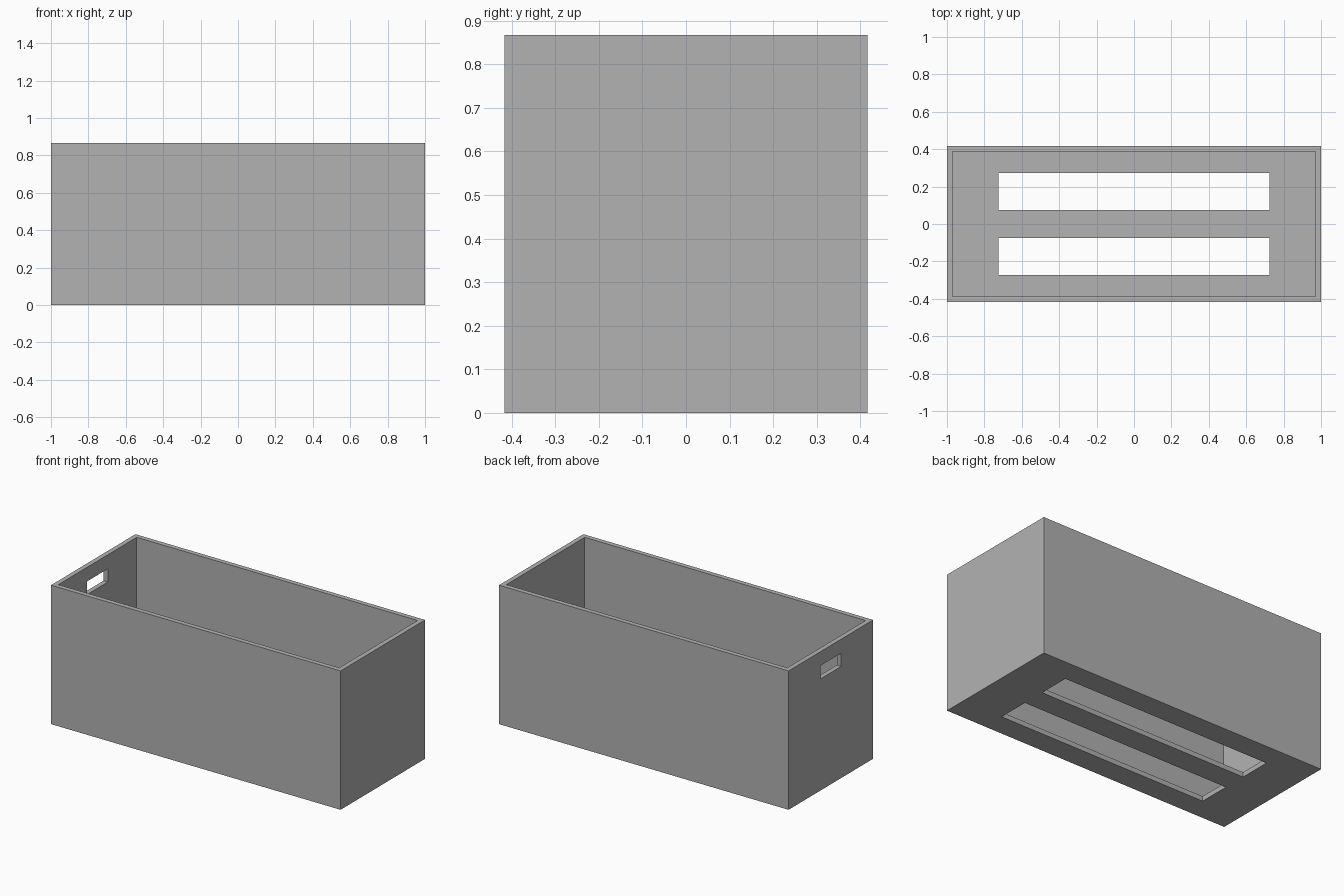
import bpy

if "Cube" in bpy.data.objects:
    bpy.data.objects.remove(bpy.data.objects["Cube"], do_unlink=True)

LENGTH, WIDTH, HEIGHT, WALL = 2.0, 0.833, 0.867, 0.03


def make_material(name, colour):
    mat = bpy.data.materials.new(name)
    mat.use_nodes = True
    mat.diffuse_color = colour
    mat.node_tree.nodes["Principled BSDF"].inputs["Base Color"].default_value = colour
    return mat


def box(name, low, high):
    """Axis-aligned box between two corners."""
    centre = [(a + b) / 2 for a, b in zip(low, high)]
    bpy.ops.mesh.primitive_cube_add(size=1, location=centre)
    obj = bpy.context.object
    obj.name = name
    obj.scale = [b - a for a, b in zip(low, high)]
    bpy.ops.object.transform_apply(location=True, rotation=False, scale=True)
    return obj


def cut(target, cutter):
    """Subtract the cutter from the target and discard it."""
    cutter.hide_render = True
    mod = target.modifiers.new(cutter.name, "BOOLEAN")
    mod.operation = "DIFFERENCE"
    mod.solver = "EXACT"
    mod.object = cutter
    bpy.context.view_layer.objects.active = target
    bpy.ops.object.modifier_apply(modifier=mod.name)
    bpy.data.objects.remove(cutter, do_unlink=True)


# Outer body of the open box
crate = box("crate", (-LENGTH / 2, -WIDTH / 2, 0), (LENGTH / 2, WIDTH / 2, HEIGHT))

# Hollow interior, open at the top
inner_x, inner_y = LENGTH / 2 - WALL, WIDTH / 2 - WALL
cut(crate, box("interior", (-inner_x, -inner_y, WALL), (inner_x, inner_y, HEIGHT + 0.1)))

# Two long slots through the floor
for side in (-1, 1):
    y = side * 0.174
    cut(crate, box("floor_slot", (-0.725, y - 0.1, -0.1), (0.725, y + 0.1, 0.1)))

# Hand hole through one end wall only
cut(crate, box("hand_hole", (-1.1, -0.102, 0.697), (-0.9, 0.102, 0.779)))

# Single flat grey
crate.data.materials.clear()
crate.data.materials.append(make_material("plain grey", (0.448, 0.448, 0.448, 1)))
for face in crate.data.polygons:
    face.material_index = 0
    face.use_smooth = False
